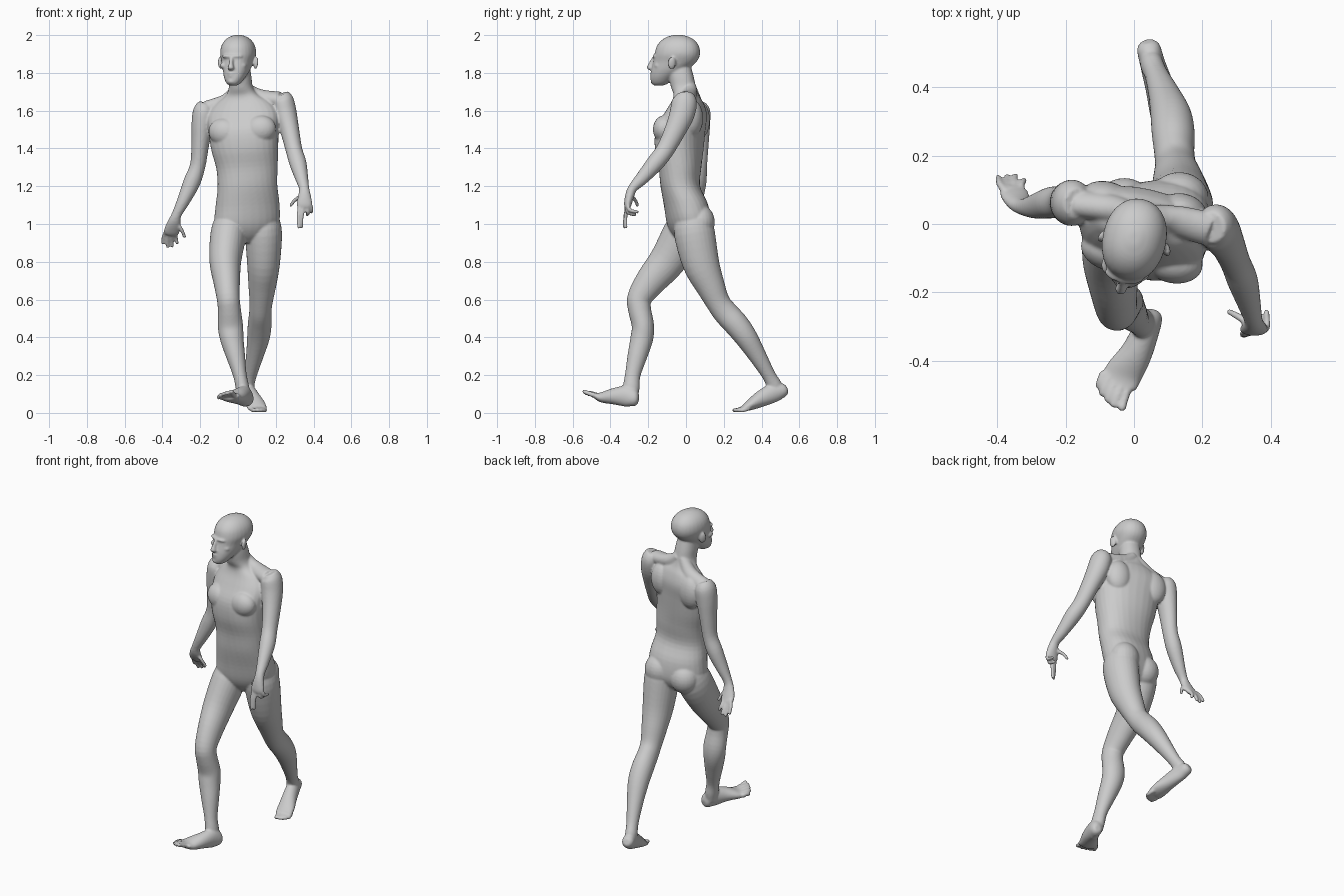
import bpy, bmesh, math
from mathutils import Vector, Matrix

bm = bmesh.new()


def spline(rows, steps):
    """Catmull-Rom interpolation of section rows."""
    out = []
    for i in range(len(rows) - 1):
        p = [rows[max(i - 1, 0)], rows[i], rows[i + 1], rows[min(i + 2, len(rows) - 1)]]
        for s in range(steps):
            t = s / steps
            out.append([0.5 * (2 * b + (c - a) * t + (2 * a - 5 * b + 4 * c - d) * t * t
                               + (3 * b - a - 3 * c + d) * t ** 3) for a, b, c, d in zip(*p)])
    return out + [list(rows[-1])]


def loft(rows, flat=False, roll=0.0, power=1.0, n=28, steps=4):
    """Skin elliptical sections (x, y, z, half width, half depth[, yaw])."""
    rows = spline([tuple(r) + (0,) * (6 - len(r)) for r in rows], steps)
    rings = []
    for i, (x, y, z, w, d, yaw) in enumerate(rows):
        a, b = rows[max(i - 1, 0)], rows[min(i + 1, len(rows) - 1)]
        t = Vector((0, 0, 1)) if flat else (Vector(b[:3]) - Vector(a[:3])).normalized()
        s = Vector((math.cos(yaw), math.sin(yaw), 0))
        s = (s - t * s.dot(t)).normalized()
        f = t.cross(s)
        s = s + Vector((0, 0, roll))
        ring = []
        for k in range(n):
            u = 2 * math.pi * k / n
            cu, su = (math.copysign(abs(v) ** power, v) for v in (math.cos(u), math.sin(u)))
            ring.append(bm.verts.new(Vector((x, y, z)) + s * max(w, .002) * cu + f * max(d, .002) * su))
        rings.append(ring)
    for r, q in zip(rings, rings[1:]):
        for k in range(n):
            bm.faces.new((r[k], r[(k + 1) % n], q[(k + 1) % n], q[k]))
    bm.faces.new(rings[0][::-1])
    bm.faces.new(rings[-1])


def blob(c, r, yaw=0.0, tilt=0.0):
    m = (Matrix.Translation(c) @ Matrix.Rotation(yaw, 4, 'Z') @ Matrix.Rotation(tilt, 4, 'Y')
         @ Matrix.Diagonal((*r, 1)))
    bmesh.ops.create_uvsphere(bm, u_segments=24, v_segments=14, radius=1, matrix=m)


def digits(radius, paths):
    """Fingers or toes: thin tubes with rounded tips."""
    for path in paths:
        loft([(*p, radius * (1 - .1 * i), radius * (1 - .1 * i)) for i, p in enumerate(path)], n=12)
        blob(path[-1], (radius * .85,) * 3)


# torso, pelvis twisted one way and chest the other
loft([(.045, .02, .90, .05, .045, .2), (.045, .02, .94, .12, .085, .2),
      (.047, .015, 1.0, .172, .11, .2), (.05, .0, 1.1, .17, .115, .12),
      (.05, -.03, 1.2, .158, .105, .0), (.048, -.032, 1.3, .163, .112, -.1),
      (.036, -.036, 1.4, .178, .125, -.2), (.03, -.028, 1.5, .188, .125, -.23),
      (.027, -.002, 1.58, .19, .105, -.23), (.025, .008, 1.64, .15, .08, -.23),
      (.02, .002, 1.68, .09, .065, -.23), (.015, -.012, 1.72, .064, .066, -.2),
      (.01, -.025, 1.78, .06, .066, -.2), (.005, -.035, 1.84, .055, .06, -.2)],
     flat=True, roll=.06, power=.9)
# chest, shoulder blades, buttocks
blob((.115, -.112, 1.50), (.088, .062, .075), -.2, -.2)
blob((-.07, -.075, 1.485), (.088, .062, .075), -.25, .2)
blob((.14, .03, 1.56), (.075, .06, .10), -.23)
blob((-.08, .07, 1.55), (.08, .055, .10), -.23)
blob((.13, .07, 1.01), (.09, .082, .095), .2)
blob((-.03, .055, .99), (.085, .08, .09), .2)
# trapezius and collar line
loft([(.03, .02, 1.73, .03, .035), (.10, .015, 1.675, .045, .04), (.22, -.015, 1.66, .05, .04)])
loft([(.0, .02, 1.72, .03, .035), (-.06, .045, 1.645, .045, .04), (-.16, .06, 1.605, .05, .04)])

# head
loft([(-.026, -.145, 1.732, .016, .02, -.22), (-.024, -.138, 1.745, .036, .045, -.22),
      (-.018, -.122, 1.775, .055, .066, -.22), (-.008, -.09, 1.815, .07, .094, -.22),
      (-.002, -.058, 1.86, .083, .116, -.22), (.001, -.046, 1.90, .093, .121, -.22),
      (.001, -.043, 1.94, .088, .113, -.22), (.001, -.042, 1.97, .071, .091, -.22),
      (.001, -.042, 1.99, .046, .06, -.22), (.001, -.042, 2.001, .016, .02, -.22)],
     flat=True, power=.93)
# nose, brow, lips, chin, cheekbones
loft([(-.034, -.166, 1.885, .009, .012, -.22), (-.037, -.184, 1.85, .011, .014, -.22),
      (-.038, -.190, 1.825, .017, .018, -.22), (-.037, -.178, 1.814, .012, .012, -.22)], flat=True)
blob((-.031, -.152, 1.888), (.058, .022, .012), -.22)
blob((-.036, -.176, 1.797), (.022, .015, .008), -.22)
blob((-.036, -.175, 1.783), (.02, .014, .007), -.22)
blob((-.035, -.170, 1.755), (.022, .018, .016), -.22)
for side in (-1, 1):
    blob((-.024 + .05 * side, -.128 - .011 * side, 1.838), (.022, .03, .018), -.22)
    # ears
    blob((.002 + .093 * side, -.055 - .02 * side, 1.852), (.011, .022, .034), -.22 + .45 * side, .12 * side)

# right arm, swung back
loft([(-.165, .06, 1.635, .04, .045), (-.178, .062, 1.60, .058, .066), (-.188, .062, 1.53, .058, .066),
      (-.20, .064, 1.42, .047, .056), (-.213, .066, 1.31, .041, .046), (-.245, .062, 1.22, .045, .046),
      (-.29, .052, 1.12, .034, .036), (-.325, .05, 1.05, .026, .024), (-.338, .06, 1.01, .034, .022),
      (-.35, .085, .965, .042, .018), (-.355, .1, .945, .036, .014)])
digits(.0115, [[(-.378, .095, .965), (-.395, .12, .93), (-.398, .135, .90)],
               [(-.365, .1, .955), (-.375, .122, .915), (-.372, .138, .882)],
               [(-.350, .1, .95), (-.352, .125, .915), (-.348, .14, .885)],
               [(-.333, .095, .955), (-.328, .12, .925), (-.322, .128, .90)],
               [(-.33, .06, 1.01), (-.302, .065, .975), (-.284, .08, .935)]])

# left arm, swung forward
loft([(.225, -.01, 1.685, .045, .045), (.238, -.008, 1.65, .058, .066), (.252, -.022, 1.58, .06, .066),
      (.275, -.06, 1.49, .05, .056), (.297, -.112, 1.39, .044, .048), (.318, -.165, 1.32, .045, .046),
      (.338, -.235, 1.24, .034, .035), (.35, -.282, 1.19, .027, .025), (.352, -.298, 1.15, .034, .024),
      (.352, -.308, 1.105, .042, .02), (.352, -.31, 1.085, .036, .015)])
digits(.0115, [[(.328, -.31, 1.10), (.32, -.322, 1.04), (.322, -.326, .985)],
               [(.345, -.31, 1.095), (.338, -.32, 1.04), (.336, -.318, .985)],
               [(.362, -.31, 1.10), (.37, -.308, 1.06), (.366, -.27, 1.05)],
               [(.38, -.308, 1.11), (.39, -.30, 1.075), (.388, -.26, 1.065)],
               [(.335, -.29, 1.15), (.30, -.268, 1.125), (.28, -.258, 1.10)]])

# right leg, stepping forward on the heel
loft([(-.03, .01, 1.03, .085, .09), (-.05, -.015, .95, .095, .108), (-.067, -.095, .81, .085, .098),
      (-.06, -.185, .70, .071, .082), (-.052, -.245, .61, .061, .066), (-.046, -.246, .55, .061, .061),
      (-.040, -.228, .46, .067, .059), (-.032, -.235, .39, .062, .06), (-.012, -.258, .30, .050, .052),
      (.010, -.282, .20, .036, .041), (.024, -.29, .13, .036, .044), (.03, -.292, .08, .032, .036)])
loft([(.054, -.252, .068, .018, .02), (.05, -.268, .072, .034, .04), (.036, -.31, .088, .039, .056),
      (.006, -.38, .088, .047, .044), (-.032, -.44, .082, .056, .028), (-.046, -.472, .088, .054, .018)])
digits(.0145, [[(-.012, -.46, .086), (-.026, -.505, .10), (-.034, -.537, .112)],
               [(-.035, -.465, .09), (-.049, -.505, .104), (-.057, -.528, .106)],
               [(-.055, -.46, .09), (-.068, -.495, .10), (-.075, -.513, .10)],
               [(-.072, -.45, .088), (-.086, -.48, .094), (-.091, -.494, .092)],
               [(-.086, -.435, .082), (-.097, -.46, .086), (-.102, -.472, .083)]])

# left leg, trailing on the toes
loft([(.125, .04, 1.03, .09, .095), (.135, .045, .95, .098, .108), (.135, .08, .79, .087, .097),
      (.128, .13, .67, .073, .077), (.122, .17, .585, .061, .064), (.118, .21, .53, .059, .066),
      (.115, .265, .47, .063, .066), (.108, .318, .40, .06, .06), (.088, .38, .30, .046, .047),
      (.065, .438, .20, .034, .036), (.052, .468, .145, .034, .04), (.05, .48, .115, .03, .032)])
loft([(.038, .535, .128, .018, .018), (.042, .518, .122, .034, .036), (.055, .468, .108, .037, .05),
      (.076, .40, .076, .043, .044), (.095, .34, .042, .052, .029), (.102, .305, .024, .05, .017)])
digits(.0135, [[(.07, .318, .026), (.078, .28, .016), (.085, .256, .014)],
               [(.092, .315, .026), (.101, .278, .017), (.106, .26, .014)],
               [(.108, .315, .026), (.118, .283, .017), (.122, .268, .014)],
               [(.122, .322, .026), (.131, .293, .017), (.134, .28, .014)],
               [(.134, .335, .026), (.142, .31, .017), (.144, .297, .014)]])

# fuse all parts into one smooth skin
bmesh.ops.recalc_face_normals(bm, faces=bm.faces)
mesh = bpy.data.meshes.new("walking_figure")
bm.to_mesh(mesh)
bm.free()
body = bpy.data.objects.new("walking_figure", mesh)
bpy.context.collection.objects.link(body)
skin = body.modifiers.new("fuse", 'REMESH')
skin.mode = 'VOXEL'
skin.voxel_size = .006
skin.use_smooth_shade = True
relax = body.modifiers.new("relax", 'SMOOTH')
relax.factor = .5
relax.iterations = 5
